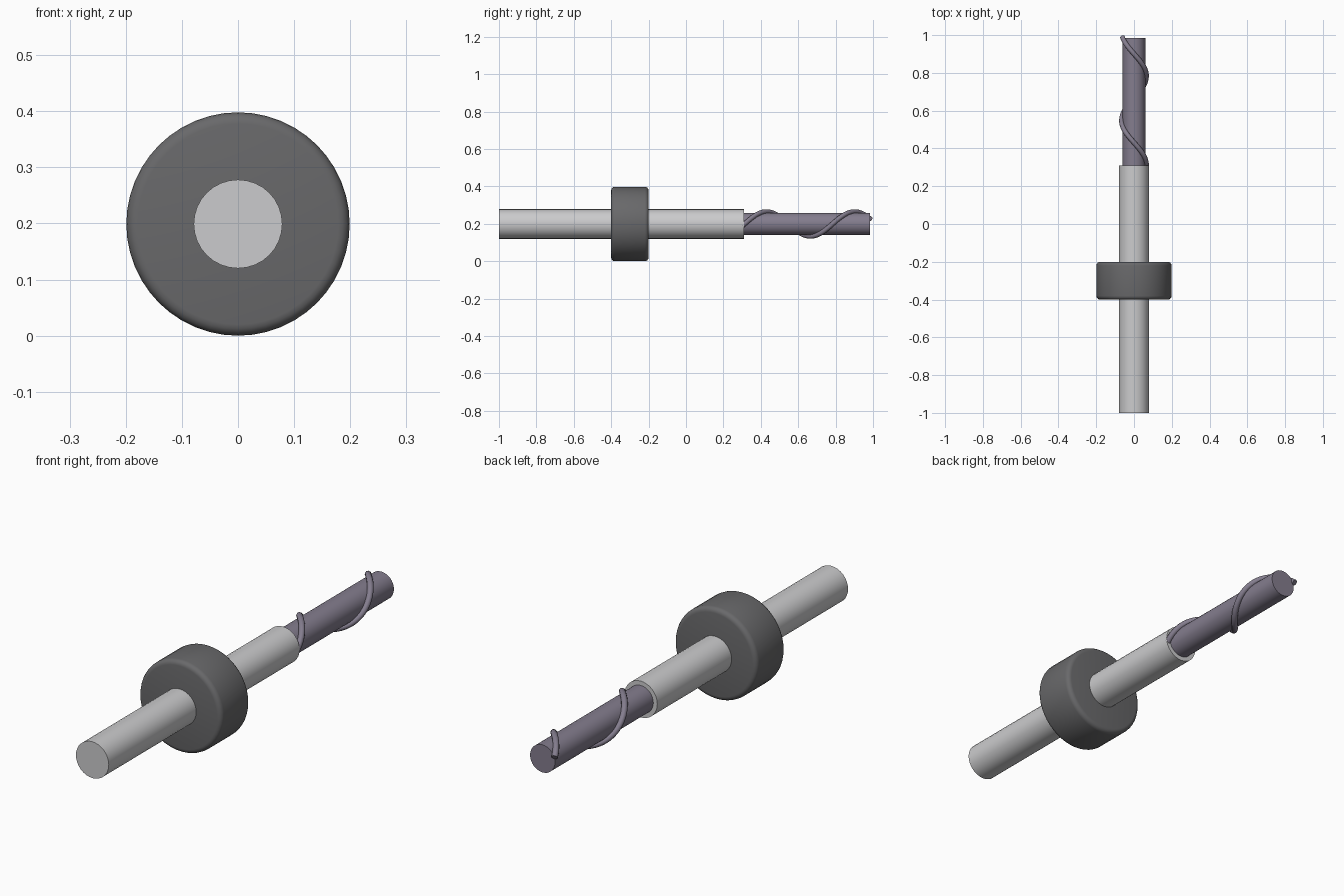
import bpy
import math

cube = bpy.data.objects.get("Cube")
if cube:
    bpy.data.objects.remove(cube, do_unlink=True)

AXIS_Z = 0.199


def material(name, rgb):
    mat = bpy.data.materials.new(name)
    mat.use_nodes = True
    colour = (*rgb, 1.0)
    mat.diffuse_color = colour
    mat.node_tree.nodes["Principled BSDF"].inputs["Base Color"].default_value = colour
    return mat


def rod(name, radius, y_start, y_end, mat, sides=32):
    """Cylinder lying along y on the common axis."""
    bpy.ops.mesh.primitive_cylinder_add(
        vertices=sides, radius=radius, depth=y_end - y_start,
        location=(0, (y_start + y_end) / 2, AXIS_Z), rotation=(math.pi / 2, 0, 0))
    obj = bpy.context.object
    obj.name = name
    obj.data.materials.append(mat)
    return obj


light_steel = material("light_steel", (0.6, 0.6, 0.61))
dark_grey = material("dark_grey", (0.14, 0.14, 0.145))
violet_steel = material("violet_steel", (0.23, 0.205, 0.27))

# Shank
shank = rod("shank", 0.079, -1.0, 0.31, light_steel)

# Thick collar with rounded rims
collar = rod("collar", 0.199, -0.4, -0.2, dark_grey, 48)
bevel = collar.modifiers.new("rounded_rim", 'BEVEL')
bevel.width = 0.02
bevel.segments = 4
bevel.limit_method = 'ANGLE'

# Drill core
core = rod("drill_core", 0.06, 0.28, 0.985, violet_steel)

for obj in (shank, collar, core):
    bpy.context.view_layer.objects.active = obj
    bpy.ops.object.select_all(action='DESELECT')
    obj.select_set(True)
    if obj is collar:
        bpy.ops.object.modifier_apply(modifier="rounded_rim")
        bpy.ops.object.shade_smooth()
    else:
        bpy.ops.object.shade_smooth_by_angle(angle=math.radians(40))

# Spiral ridge wound round the core
PITCH, Y_PHASE, RADIUS = 0.47, 0.313, 0.066
Y_FROM, Y_TO, STEPS = 0.295, 0.99, 80
curve = bpy.data.curves.new("spiral_ridge", 'CURVE')
curve.dimensions = '3D'
curve.bevel_depth = 0.013
curve.bevel_resolution = 3
curve.use_fill_caps = True
spline = curve.splines.new('POLY')
spline.points.add(STEPS)
for i, point in enumerate(spline.points):
    y = Y_FROM + (Y_TO - Y_FROM) * i / STEPS
    turn = 2 * math.pi * (y - Y_PHASE) / PITCH
    point.co = (RADIUS * math.cos(turn), y, AXIS_Z + RADIUS * math.sin(turn), 1)
spline.use_smooth = True
curve.materials.append(violet_steel)
ridge = bpy.data.objects.new("spiral_ridge", curve)
bpy.context.collection.objects.link(ridge)
bpy.ops.object.select_all(action='DESELECT')
ridge.select_set(True)
bpy.context.view_layer.objects.active = ridge
bpy.ops.object.convert(target='MESH')
bpy.ops.object.shade_smooth_by_angle(angle=math.radians(40))
